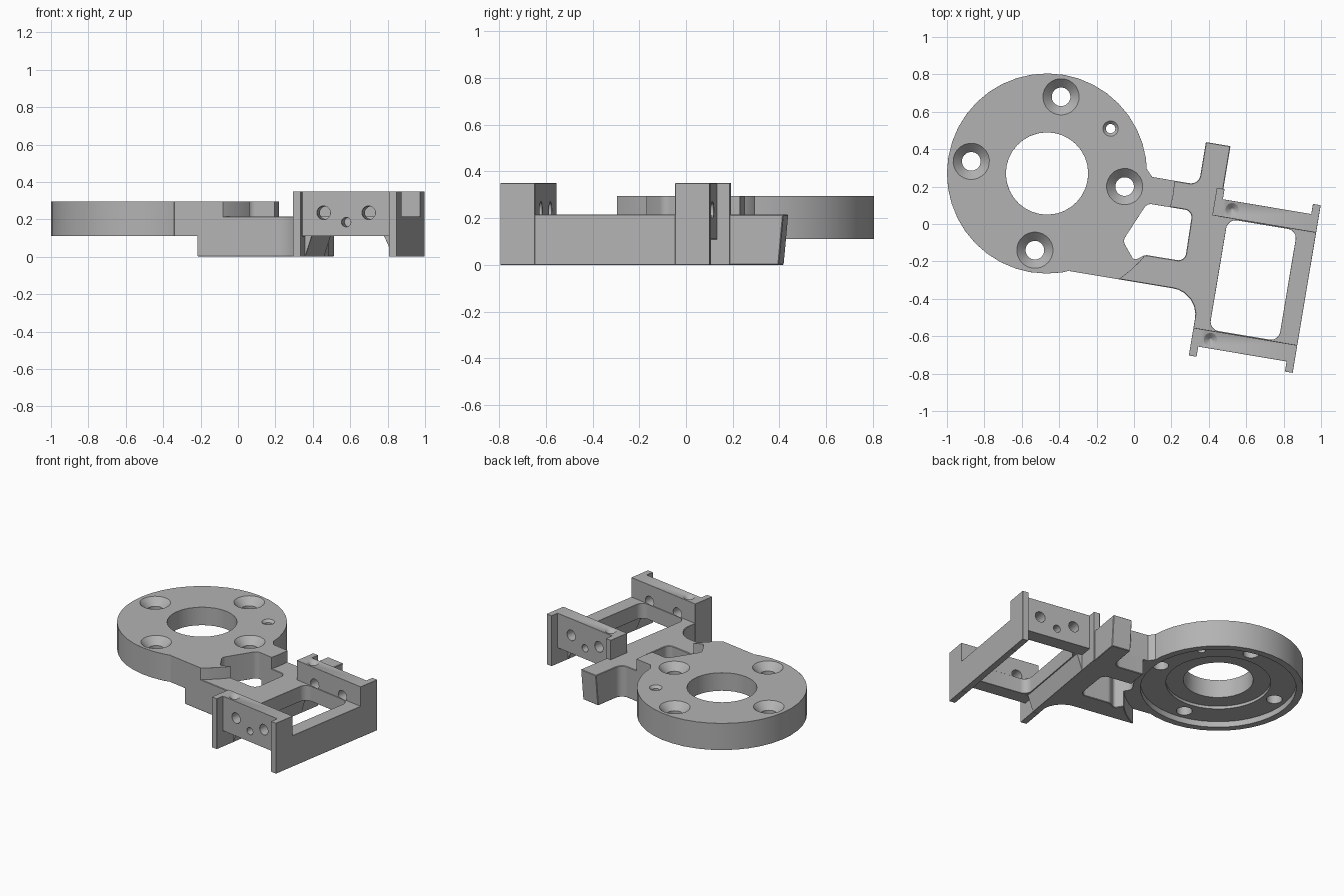
import bpy, bmesh
from math import radians, cos, sin, tan, pi
from mathutils import Matrix, Vector

if "Cube" in bpy.data.objects:
    bpy.data.objects.remove(bpy.data.objects["Cube"])

TILT = radians(-9.5)
TURN = Matrix.Rotation(TILT, 4, 'Z')      # whole model is built square, then turned

grey = bpy.data.materials.new("plain_grey")
grey.use_nodes = True
grey.diffuse_color = (0.45, 0.45, 0.45, 1)
grey.node_tree.nodes["Principled BSDF"].inputs["Base Color"].default_value = (0.45, 0.45, 0.45, 1)


def local(x, y):
    p = TURN.inverted() @ Vector((x, y, 0))
    return p.x, p.y


def to_object(name, bm):
    bmesh.ops.recalc_face_normals(bm, faces=bm.faces)
    mesh = bpy.data.meshes.new(name)
    bm.to_mesh(mesh)
    bm.free()
    mesh.materials.append(grey)
    obj = bpy.data.objects.new(name, mesh)
    bpy.context.collection.objects.link(obj)
    obj.matrix_world = TURN
    return obj


def rounded(points, steps=6):
    """Outline from (x, y) or (x, y, corner radius) points."""
    out = []
    for i, p in enumerate(points):
        c = Vector(p[:2])
        if len(p) < 3:
            out.append(c)
            continue
        a = (Vector(points[i - 1][:2]) - c).normalized()
        b = (Vector(points[(i + 1) % len(points)][:2]) - c).normalized()
        half = a.angle(b) / 2
        mid = c + (a + b).normalized() * p[2] / sin(half)
        s = c + a * p[2] / tan(half) - mid
        e = c + b * p[2] / tan(half) - mid
        out += [mid + s.lerp(e, k / steps).normalized() * p[2] for k in range(steps + 1)]
    return out


def prism(name, points, z0, z1):
    bm = bmesh.new()
    face = bm.faces.new([bm.verts.new((p[0], p[1], z0)) for p in rounded(points)])
    ext = bmesh.ops.extrude_face_region(bm, geom=[face])
    verts = [g for g in ext["geom"] if isinstance(g, bmesh.types.BMVert)]
    bmesh.ops.translate(bm, verts=verts, vec=(0, 0, z1 - z0))
    return to_object(name, bm)


def box(name, u0, u1, v0, v1, z0, z1):
    return prism(name, [(u0, v0), (u1, v0), (u1, v1), (u0, v1)], z0, z1)


def cylinder(name, centre, r0, r1, z0, z1, sides=24, along_v=False):
    """Cylinder or cone; z0..z1 runs along z, or along v for sideways holes."""
    bm = bmesh.new()
    bmesh.ops.create_cone(bm, cap_ends=True, segments=sides, radius1=r0, radius2=r1, depth=z1 - z0)
    if along_v:
        bmesh.ops.rotate(bm, verts=bm.verts, matrix=Matrix.Rotation(-pi / 2, 3, 'X'))
        move = (centre[0], (z0 + z1) / 2, centre[1])
    else:
        move = (centre[0], centre[1], (z0 + z1) / 2)
    bmesh.ops.translate(bm, verts=bm.verts, vec=move)
    return to_object(name, bm)


def combine(target, other, op='DIFFERENCE', keep=False):
    mod = target.modifiers.new("combine", 'BOOLEAN')
    mod.operation, mod.solver, mod.object = op, 'EXACT', other
    bpy.context.view_layer.objects.active = target
    bpy.ops.object.modifier_apply(modifier=mod.name)
    if not keep:
        bpy.data.objects.remove(other)


def finish(obj, width=0.006):
    """Small edge chamfer and sharp-edged smooth shading."""
    mod = obj.modifiers.new("chamfer", 'BEVEL')
    mod.width, mod.segments, mod.limit_method, mod.angle_limit = width, 1, 'ANGLE', radians(50)
    bpy.ops.object.select_all(action='DESELECT')
    bpy.context.view_layer.objects.active = obj
    obj.select_set(True)
    bpy.ops.object.modifier_apply(modifier=mod.name)
    bpy.ops.object.shade_smooth_by_angle(angle=radians(30))


HUB = local(-0.465, 0.27)
LOW, HIGH = -0.305, 0.264           # edges of the neck
RIM, SEAT, DECK, TOP = 0.295, 0.11, 0.215, 0.35

# Round mounting plate with its neck extension
plate = cylinder("round_plate", HUB, 0.535, 0.535, SEAT, RIM, 40)
neck = prism("neck", [HUB, (-0.294, LOW), (0.4, LOW), (0.4, HIGH), (0.055, HIGH), (0.02, 0.3)], SEAT, RIM)
combine(neck, cylinder("reach", HUB, 0.685, 0.685, 0, 0.5, 64), 'INTERSECT')
combine(plate, neck, 'UNION')

# Lower arm plate with the stub bar, cleared around the round plate
arm = prism("arm_plate", [(-0.35, LOW), (0.405, LOW, 0.14), (0.405, -0.495), (0.447, -0.495),
                          (0.447, 0.2), (0.44, 0.2), (0.44, 0.496), (0.307, 0.496),
                          (0.307, HIGH, 0.05), (-0.35, HIGH)], 0, DECK)
for v in arm.data.vertices:          # stub tip leans in towards the bottom
    if v.co.y > 0.49 and v.co.z < 0.01:
        v.co.y -= 0.02
combine(arm, cylinder("clearance", HUB, 0.595, 0.595, -0.1, 0.5, 64))

# Rounded window through neck and arm
corners = [(0.07, 0.11, 0.04), (0.313, 0.07, 0.04), (0.272, -0.2, 0.04),
           (0.06, -0.165, 0.05), (0.0, -0.195, 0.02), (-0.06, -0.09, 0.04)]
window = prism("window_cutter", [(*local(x, y), r) for x, y, r in corners], -0.1, 0.5)
combine(plate, window, keep=True)
combine(arm, window)

# Bore, underside recesses and countersunk holes
combine(plate, cylinder("recess", HUB, 0.49, 0.49, 0, 0.15, 40))
combine(plate, cylinder("inner_recess", HUB, 0.33, 0.33, 0, 0.17, 40))
combine(plate, cylinder("bore", HUB, 0.22, 0.22, 0, 0.5, 32))
screws = [(-0.39, 0.68, 0.05, 0.098), (-0.87, 0.335, 0.05, 0.098), (-0.05, 0.2, 0.05, 0.098),
          (-0.53, -0.14, 0.05, 0.098), (-0.125, 0.51, 0.025, 0.042)]
for x, y, r, sink in screws:
    combine(plate, cylinder("hole", local(x, y), r, r, 0, 0.5))
    combine(plate, cylinder("sink", local(x, y), r, sink, RIM - sink + r, RIM + 0.001))

# Rectangular frame deck with rounded opening
frame = box("frame_deck", 0.405, 0.968, -0.495, 0.115, SEAT, DECK)
combine(frame, prism("opening", [(0.49, -0.49, 0.05), (0.866, -0.49, 0.05),
                                 (0.866, 0.11, 0.05), (0.49, 0.11, 0.05)], 0, 0.5))

# Side rails below the deck, leaning outward to their feet
rails = []
for name, outer, foot, inner in (("left_side_rail", 0.968, 0.926, 0.87),
                                 ("right_side_rail", 0.405, 0.447, 0.486)):
    rail = box(name, min(outer, inner), max(outer, inner), -0.495, 0.115, 0, 0.12)
    for v in rail.data.vertices:
        if v.co.z < 0.01 and abs(v.co.x - inner) < 0.001:
            v.co.x = foot
    rails.append(rail)

# End walls with drilled faces, and full-height tabs at their ends
walls = []
for name, v0, v1, t0, t1 in (("front_wall", -0.59, -0.495, -0.645, -0.495),
                             ("back_wall", 0.115, 0.209, 0.115, HIGH)):
    wall = box(name, 0.41, 0.963, v0, v1, SEAT, TOP)
    for side, u0, u1 in (("right", 0.405, 0.447), ("left", 0.926, 0.968)):
        combine(wall, box(side + "_tab", u0, u1, t0, t1, 0, TOP), 'UNION')
    for u, z, r in ((0.563, 0.235, 0.036), (0.807, 0.235, 0.036), (0.685, 0.185, 0.025)):
        combine(wall, cylinder("drill", (u, z), r, r, v0 - 0.1, v1 + 0.1, 20, True))
    combine(wall, cylinder("dimple", (0.505, (v0 + v1) / 2), 0.008, 0.036, TOP - 0.04, TOP + 0.001))
    walls.append(wall)

for obj in [plate, arm, frame] + rails + walls:
    finish(obj, 0.006 if obj in walls + [plate, arm] else 0.001)
